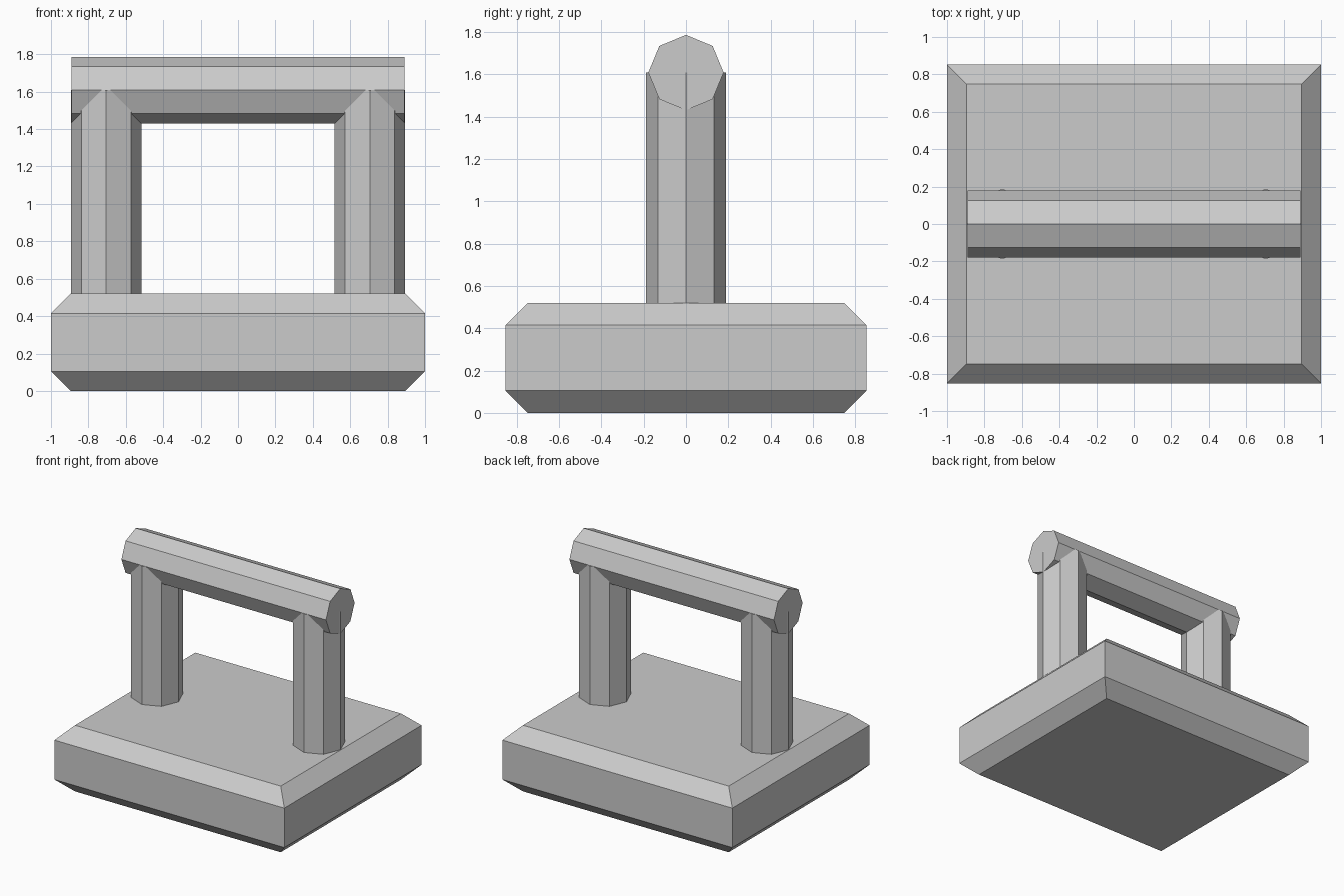
import bpy
import math

if "Cube" in bpy.data.objects:
    bpy.data.objects.remove(bpy.data.objects["Cube"], do_unlink=True)

# Single light grey
grey = bpy.data.materials.new("light grey")
grey.use_nodes = True
colour = (0.6, 0.6, 0.6, 1)
grey.diffuse_color = colour
grey.node_tree.nodes["Principled BSDF"].inputs["Base Color"].default_value = colour


def finish(name):
    """Name the active object, bake its transform and colour it."""
    ob = bpy.context.object
    ob.name = ob.data.name = name
    bpy.ops.object.transform_apply(location=False, rotation=True, scale=True)
    ob.data.materials.clear()
    ob.data.materials.append(grey)
    return ob


def octagonal_bar(name, radius, length, location, rotation=(0, 0, 0)):
    bpy.ops.mesh.primitive_cylinder_add(vertices=8, radius=radius, depth=length,
                                        location=location, rotation=rotation)
    return finish(name)


# Base slab, chamfered along the top and bottom rims only
LENGTH, WIDTH, HEIGHT, CHAMFER = 2.0, 1.705, 0.52, 0.105
bpy.ops.mesh.primitive_cube_add(size=1, location=(0, 0, HEIGHT / 2))
bpy.context.object.scale = (LENGTH, WIDTH, HEIGHT)
base = finish("base")
weights = base.data.attributes.new("bevel_weight_edge", "FLOAT", "EDGE")
for edge in base.data.edges:
    a, b = (base.data.vertices[i].co for i in edge.vertices)
    weights.data[edge.index].value = 1.0 if abs(a.z - b.z) < 0.01 else 0.0
bevel = base.modifiers.new("rim chamfer", "BEVEL")
bevel.limit_method = "WEIGHT"
bevel.width = CHAMFER
bevel.segments = 1

# Upright posts, standing on the base and ending inside the grip
GRIP_Z = 1.608
for side, x in (("left", 0.705), ("right", -0.705)):
    octagonal_bar(side + "_post", 0.188, GRIP_Z - HEIGHT,
                  (x, 0, (GRIP_Z + HEIGHT) / 2))

# Horizontal grip
octagonal_bar("grip", 0.178, 1.78, (0, 0, GRIP_Z), (0, math.pi / 2, 0))
